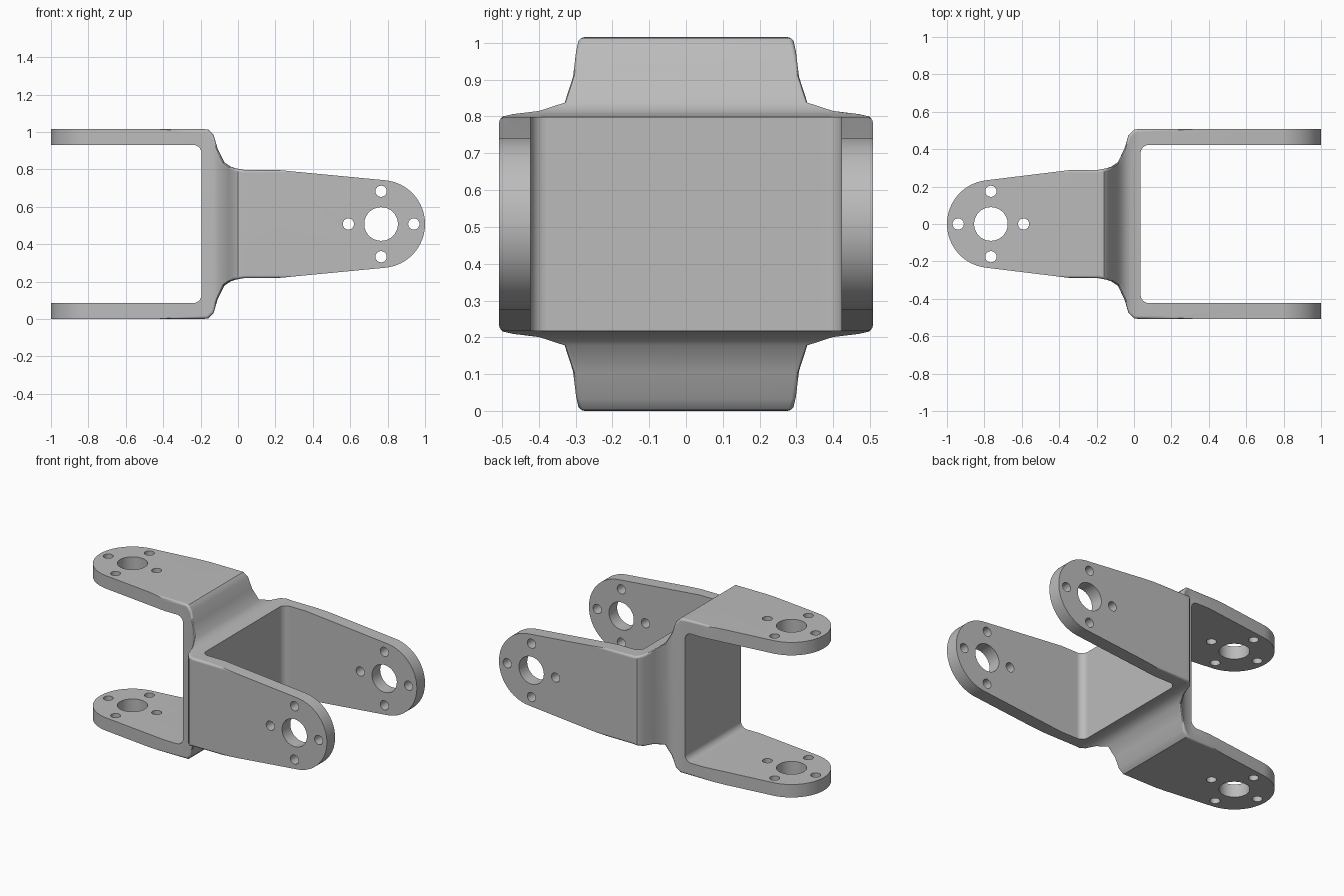
import bpy, bmesh
from math import sin, cos, radians
from mathutils import Matrix, Vector

cube = bpy.data.objects.get("Cube")
if cube:
    bpy.data.objects.remove(cube)

HALF, ARM, NECK = 0.508, 0.423, 0.29   # outer, inner and tongue half widths
TIP_R, SHIFT = 0.235, 0.16
# shoulder curve from the tongue out to the fork arm
FLANK = [(0.03, NECK), (0.0, 0.295), (-0.03, 0.302), (-0.05, 0.312), (-0.08, 0.335),
         (-0.11, 0.405), (-0.13, 0.475), (-0.16, 0.505), (-0.19, HALF)]


def add_object(name, bm):
    mesh = bpy.data.meshes.new(name)
    bm.to_mesh(mesh)
    bm.free()
    obj = bpy.data.objects.new(name, mesh)
    bpy.context.collection.objects.link(obj)
    return obj


def boolean(target, cutter, operation):
    mod = target.modifiers.new("cut", 'BOOLEAN')
    mod.object, mod.operation, mod.solver = cutter, operation, 'EXACT'
    cutter.hide_render = True
    graph = bpy.context.evaluated_depsgraph_get()
    mesh = bpy.data.meshes.new_from_object(target.evaluated_get(graph))
    target.modifiers.clear()
    target.data = mesh
    bpy.data.objects.remove(cutter)


def outline(tip, shoulder):
    """Fork arms towards -u, tapered round tongue towards +u."""
    half = [(tip + TIP_R * cos(radians(a)), TIP_R * sin(radians(a)))
            for a in [83 * i / 16 for i in range(17)]]
    half += [(shoulder, NECK)] + FLANK + [(-1.3, HALF), (-1.3, ARM)]
    for i in range(7):
        a = radians(90 - 15 * i)
        half.append((-0.24 + 0.045 * cos(a), 0.378 + 0.045 * sin(a)))
    return half + [(u, -v) for u, v in reversed(half[1:])]


def slab(name, tip, shoulder, place, depth_axis):
    # extruded silhouette
    bm = bmesh.new()
    face = bm.faces.new([bm.verts.new(place(u, v, -0.7)) for u, v in outline(tip, shoulder)])
    grown = bmesh.ops.extrude_face_region(bm, geom=[face])["geom"]
    bmesh.ops.translate(bm, vec=Vector(place(0, 0, 1.4)) - Vector(place(0, 0, 0)),
                        verts=[g for g in grown if isinstance(g, bmesh.types.BMVert)])
    bmesh.ops.recalc_face_normals(bm, faces=bm.faces)
    body = add_object(name, bm)
    # shaft hole and four bolt holes
    bm = bmesh.new()
    holes = [(0, 0, 0.09)] + [(0.175 * x, 0.175 * y, 0.03)
                              for x, y in ((1, 0), (-1, 0), (0, 1), (0, -1))]
    for du, dv, r in holes:
        turn = Matrix.Rotation(radians(90), 4, 'X') if depth_axis == 'Y' else Matrix()
        bmesh.ops.create_cone(bm, cap_ends=True, segments=40 if r > 0.05 else 24,
                              radius1=r, radius2=r, depth=2,
                              matrix=Matrix.Translation(place(tip + du, dv, 0)) @ turn)
    boolean(body, add_object("hole_cutter", bm), 'DIFFERENCE')
    return body


# the bracket is the common volume of a side and a plan silhouette
bracket = slab("double_fork_bracket", 0.765, 0.2, lambda u, v, w: (u, w, v), 'Y')
plan = slab("plan_cutter", 0.765 - SHIFT, 0.17, lambda u, v, w: (-u - SHIFT, v, w), 'Z')
boolean(bracket, plan, 'INTERSECT')


def is_outer_seam(edge):
    if len(edge.link_faces) != 2 or any(not -0.335 < v.co.x < 0.205 for v in edge.verts):
        return False
    mid = (edge.verts[0].co + edge.verts[1].co) / 2
    if abs(mid.y) < 0.28 or abs(mid.z) < 0.28:
        return False
    a, b = (f.normal for f in edge.link_faces)
    if abs(a.y) > abs(b.y):
        a, b = b, a
    return (abs(a.y) < 0.01 and abs(b.z) < 0.01
            and a.z * mid.z > 0.001 and b.y * mid.y > 0.001)


# soften the outer seam where the two forks blend
bm = bmesh.new()
bm.from_mesh(bracket.data)
bmesh.ops.remove_doubles(bm, verts=bm.verts, dist=0.0002)
bm.normal_update()
rounded = bm.copy()
seam = [e for e in rounded.edges if is_outer_seam(e)]
bmesh.ops.bevel(rounded, geom=seam, offset=0.016, offset_type='OFFSET', segments=3,
                profile=0.5, affect='EDGES', clamp_overlap=True)
sound = (all(e.is_manifold for e in rounded.edges)
         and all(abs(v.co.x) < 1.001 and abs(v.co.y) < 0.51 and abs(v.co.z) < 0.51
                 for v in rounded.verts)
         and abs(rounded.calc_volume() / bm.calc_volume() - 1) < 0.03)
final = rounded if sound else bm
bmesh.ops.translate(final, vec=(0, 0, HALF), verts=final.verts)
final.to_mesh(bracket.data)
rounded.free()
bm.free()

# plain grey metal
grey = bpy.data.materials.new("grey_metal")
grey.use_nodes = True
colour = (0.5, 0.5, 0.5, 1)
grey.diffuse_color = colour
grey.node_tree.nodes["Principled BSDF"].inputs["Base Color"].default_value = colour
bracket.data.materials.clear()
bracket.data.materials.append(grey)
for poly in bracket.data.polygons:
    poly.material_index = 0

bpy.ops.object.select_all(action='DESELECT')
bracket.select_set(True)
bpy.context.view_layer.objects.active = bracket
bpy.ops.object.shade_smooth_by_angle(angle=radians(35))
bracket.modifiers.new("even_shading", 'WEIGHTED_NORMAL').keep_sharp = True
